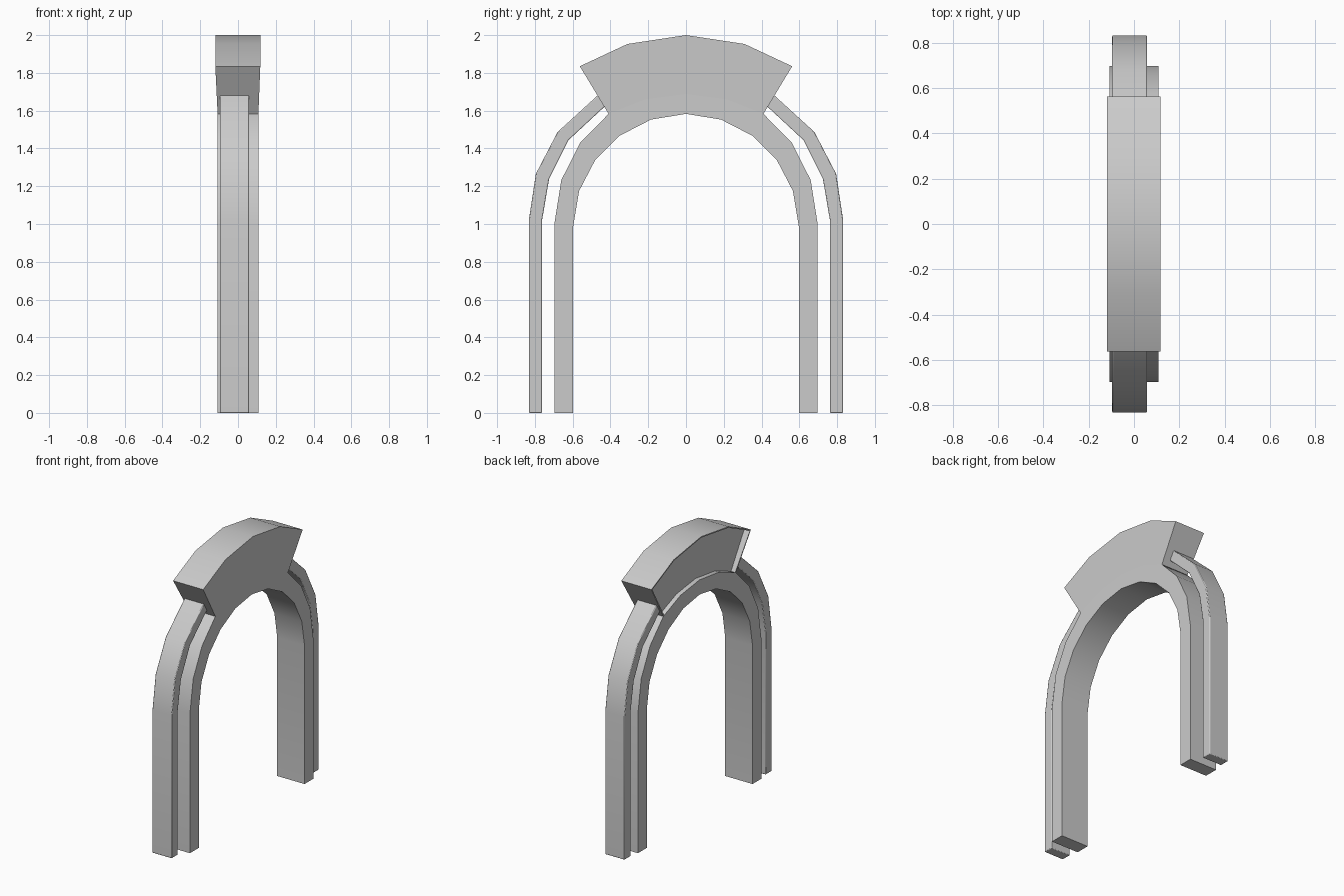
import bpy, bmesh
from mathutils import Vector

if "Cube" in bpy.data.objects:
    bpy.data.objects.remove(bpy.data.objects["Cube"])


def mirrored(half):
    """Complete a left-half (y, z) line to its mirror image on the right."""
    return half + [(-y, z) for y, z in reversed(half) if abs(y) > 1e-6]


def prism(name, outline, left, right):
    """Extrude a (y, z) outline along x; left/right give x per point or one value."""
    n = len(outline)
    left = left if isinstance(left, list) else [left] * n
    right = right if isinstance(right, list) else [right] * n
    bm = bmesh.new()
    a = [bm.verts.new((left[i], *p)) for i, p in enumerate(outline)]
    b = [bm.verts.new((right[i], *p)) for i, p in enumerate(outline)]
    bm.faces.new(a)
    bm.faces.new(b[::-1])
    for i in range(n):
        j = (i + 1) % n
        bm.faces.new((a[j], a[i], b[i], b[j]))
    bmesh.ops.recalc_face_normals(bm, faces=bm.faces)
    mesh = bpy.data.meshes.new(name)
    bm.to_mesh(mesh)
    bm.free()
    obj = bpy.data.objects.new(name, mesh)
    bpy.context.collection.objects.link(obj)
    bpy.ops.object.select_all(action='DESELECT')
    bpy.context.view_layer.objects.active = obj
    obj.select_set(True)
    bpy.ops.object.shade_smooth_by_angle()
    return obj


# Inner arch, running the whole way round under the crown
arch_top = mirrored([(-0.697, 0), (-0.697, 1.0), (-0.66, 1.233), (-0.56, 1.43),
                     (-0.41, 1.583), (-0.215, 1.66), (0, 1.688)])
arch_soffit = mirrored([(-0.597, 0), (-0.597, 0.99), (-0.566, 1.175), (-0.48, 1.34),
                        (-0.35, 1.468), (-0.185, 1.553), (0, 1.583)])
prism("inner_arch", arch_top + arch_soffit[::-1], -0.108, 0.108)

# Outer bands, stopping at the sloped ends of the crown block
band = prism("outer_band",
             [(-0.832, 0), (-0.832, 1.02), (-0.795, 1.265), (-0.68, 1.487), (-0.463, 1.685),
              (-0.427, 1.625), (-0.622, 1.444), (-0.725, 1.238), (-0.762, 1.02), (-0.762, 0)],
             -0.096, 0.058)
bevel = band.modifiers.new("soft_edges", 'BEVEL')
bevel.width = 0.005
bevel.segments = 2
bevel.limit_method = 'ANGLE'
bevel.angle_limit = 1.0
mirror = band.modifiers.new("other_side", 'MIRROR')
mirror.use_axis = (False, True, False)

# Crown block: tapered towards the arch, with a recessed panel on the left
crown_top = mirrored([(-0.562, 1.835), (-0.31, 1.953), (0, 2.0)])
crown_base = mirrored([(-0.41, 1.583), (-0.215, 1.66), (0, 1.688)])
prism("crown_block", crown_top + crown_base[::-1], -0.075, [0.118] * 5 + [0.108] * 5)

# Thin rim around the top and ends of the recess
base_end = crown_base[0]
outer = mirrored([base_end] + crown_top[:3])
inner = mirrored([(-0.401, 1.586), (-0.551, 1.831), (-0.308, 1.945), (0, 1.992)])
taper = [-0.108] + [-0.12] * 5 + [-0.108]
prism("crown_rim", outer + inner[::-1], taper + taper, -0.07)
